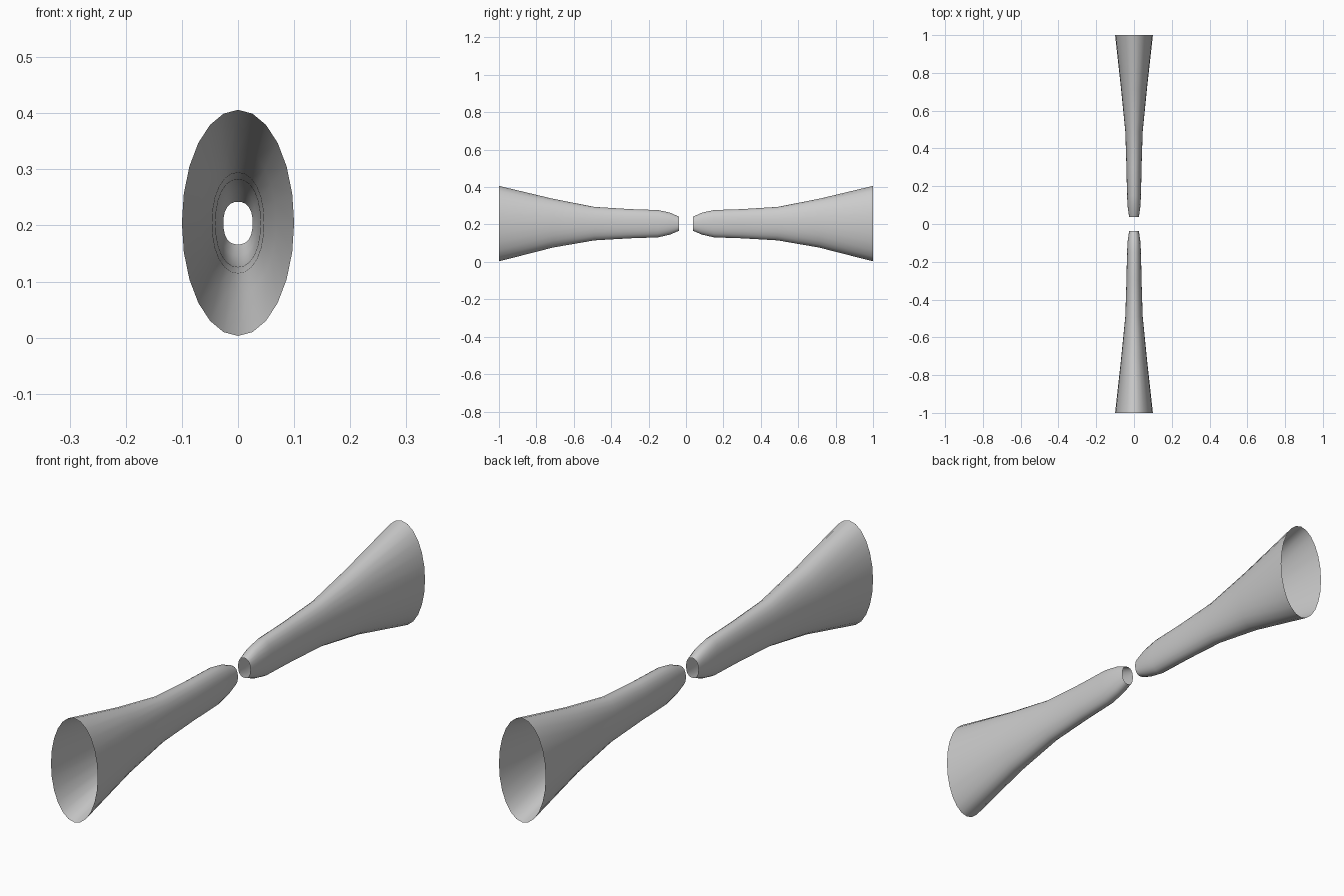
import bpy, bmesh, math

if "Cube" in bpy.data.objects:
    bpy.data.objects.remove(bpy.data.objects["Cube"])

SIDES = 24
# rings: y, half width, bottom z, top z, squareness exponent (2 = ellipse)
RINGS = [
    (0.038, 0.026, 0.166, 0.242, 2.4),
    (0.085, 0.033, 0.146, 0.263, 2.3),
    (0.15, 0.037, 0.131, 0.277, 2.25),
    (0.30, 0.040, 0.126, 0.282, 2.2),
    (0.49, 0.046, 0.115, 0.294, 2.15),
    (0.71, 0.068, 0.077, 0.337, 2.05),
    (1.00, 0.100, 0.003, 0.406, 2.0),
]


def ring_points(y, half_w, z0, z1, power):
    """Rounded oval cross-section in the xz plane."""
    mid, half_h = (z0 + z1) / 2, (z1 - z0) / 2
    for i in range(SIDES):
        a = 2 * math.pi * i / SIDES
        s, c = math.sin(a), math.cos(a)
        k = (abs(s) ** power + abs(c) ** power) ** (-1 / power)
        yield (half_w * k * s, y, mid + half_h * k * c)


# Flared open tube
bm = bmesh.new()
loops = [[bm.verts.new(p) for p in ring_points(*r)] for r in RINGS]
for a, b in zip(loops, loops[1:]):
    for i in range(SIDES):
        j = (i + 1) % SIDES
        bm.faces.new((a[i], a[j], b[j], b[i])).smooth = True
bmesh.ops.recalc_face_normals(bm, faces=bm.faces)
# make normals point outward
f = bm.faces[:][0]
if f.normal.x * f.calc_center_median().x < 0:
    bmesh.ops.reverse_faces(bm, faces=bm.faces[:])

mesh = bpy.data.meshes.new("flared_tubes")
bm.to_mesh(mesh)
bm.free()
tubes = bpy.data.objects.new("flared_tubes", mesh)
bpy.context.collection.objects.link(tubes)

# Opposite tube
mirror = tubes.modifiers.new("mirror", 'MIRROR')
mirror.use_axis = (False, True, False)
mirror.use_mirror_merge = False
